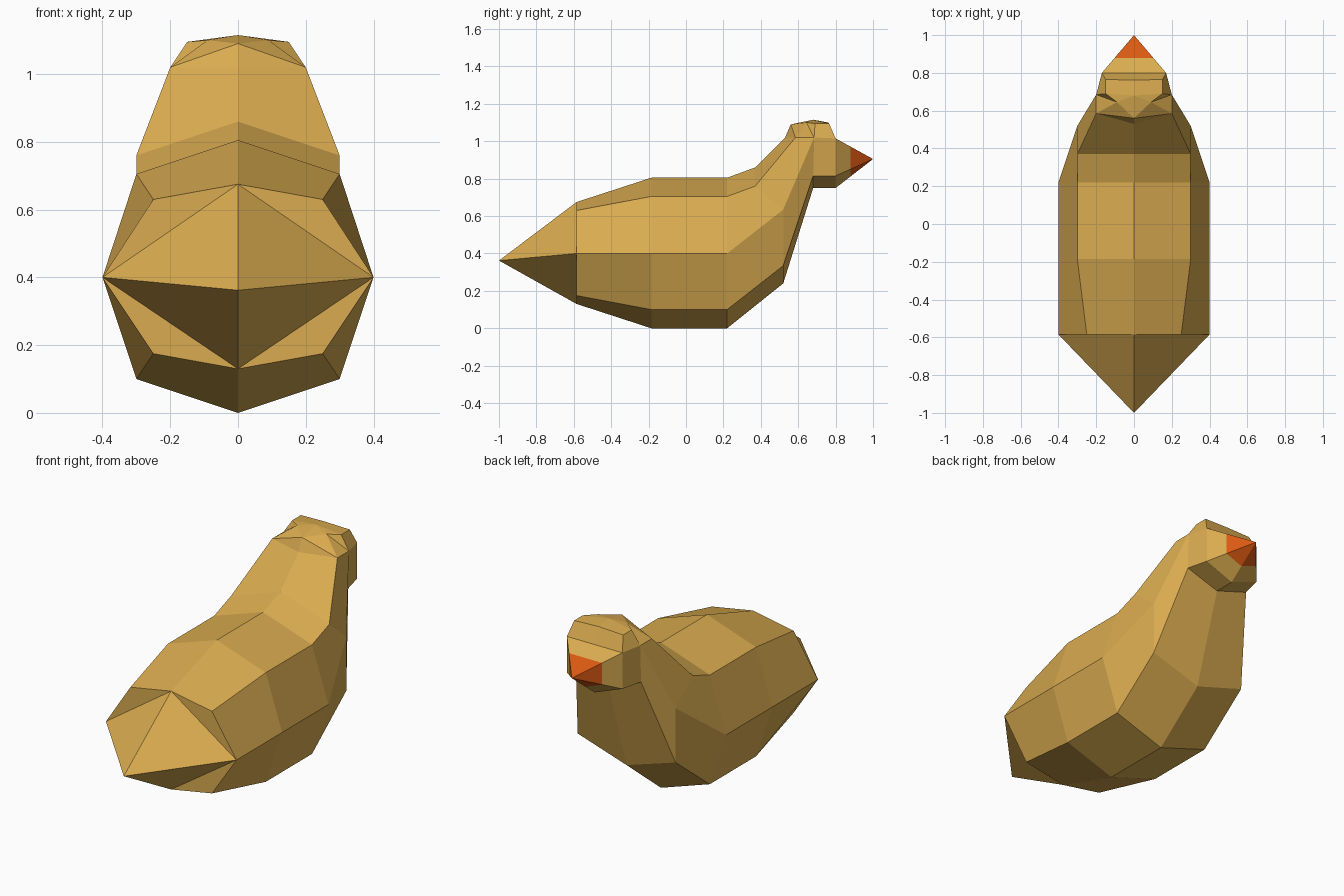
import bpy, bmesh
from mathutils import Vector

if "Cube" in bpy.data.objects:
    bpy.data.objects.remove(bpy.data.objects["Cube"])


def material(name, rgb):
    m = bpy.data.materials.new(name)
    m.diffuse_color = (*rgb, 1)
    m.use_nodes = True
    m.node_tree.nodes["Principled BSDF"].inputs["Base Color"].default_value = m.diffuse_color
    return m


FEATHER = material("golden feathers", (0.70, 0.41, 0.08))
BEAK = material("orange beak", (0.70, 0.10, 0.006))


def finish(name, faces, mat):
    """Build the +x half from point tuples, mirror it, weld and fix normals."""
    bm = bmesh.new()
    for face in faces:
        bm.faces.new([bm.verts.new(p) for p in face])
    bmesh.ops.remove_doubles(bm, verts=bm.verts, dist=0.0005)
    bmesh.ops.mirror(bm, geom=bm.verts[:] + bm.edges[:] + bm.faces[:],
                     axis='X', merge_dist=0.0005)
    bmesh.ops.remove_doubles(bm, verts=bm.verts, dist=0.0005)
    bmesh.ops.recalc_face_normals(bm, faces=bm.faces)
    me = bpy.data.meshes.new(name)
    bm.to_mesh(me)
    bm.free()
    me.materials.append(mat)
    ob = bpy.data.objects.new(name, me)
    bpy.context.collection.objects.link(ob)
    return ob


def loft(a, b):
    """Quads between two half rings of equal length."""
    return [(a[i], a[i + 1], b[i + 1], b[i]) for i in range(len(a) - 1)]


def body_ring(y, w, top, shoulder, low, bottom):
    return [(0, y, top), (w, y, shoulder), (0.4, y, 0.4), (w, y, low), (0, y, bottom)]


# Half cross-sections, top to bottom, from rump to throat
rump = body_ring(-0.585, 0.25, 0.675, 0.63, 0.175, 0.13)
back = body_ring(-0.185, 0.30, 0.805, 0.705, 0.10, 0.0)
front = body_ring(0.22, 0.30, 0.805, 0.705, 0.10, 0.0)
chest = [(0, .37, .86), (.3, .37, .76), (.3, .52, .635), (.3, .52, .335), (0, .52, .24)]
neck = [(0, .53, 1.02), (.2, .585, 1.02), (.2, .685, 1.02), (.2, .68, .815), (0, .68, .75)]
face = [(0, .80, 1.015), (.17, .80, 1.015), (.17, .80, .815), (0, .80, .75)]

faces = []
rings = [rump, back, front, chest, neck]
for a, b in zip(rings, rings[1:]):
    faces += loft(a, b)

# Tail: a four sided spike on the flat rump
tip = (0, -1.0, 0.362)
faces += [(rump[0], rump[1], rump[2]), (rump[2], rump[3], rump[4]),
          (rump[0], rump[2], tip), (rump[2], rump[4], tip)]

# Cheeks and chin
faces += loft(neck[2:], face[1:])

# Crown with a hollow on each side
nape, peak, brow = (0, .56, 1.09), (0, .68, 1.115), (0, .762, 1.10)
hollow, temple, brow_side = (.09, .645, 1.10), (.15, .69, 1.095), (.15, .765, 1.095)
faces += [(neck[0], neck[1], nape), (nape, neck[1], hollow),
          (neck[1], neck[2], hollow), (neck[2], temple, hollow),
          (nape, hollow, peak), (hollow, temple, peak),
          (peak, temple, brow_side, brow),
          (neck[2], face[1], brow_side, temple),
          (brow, brow_side, face[1], face[0])]

# Muzzle tapers to the beak
beak_tip = Vector((0, 1.0, 0.905))
beak_ring = [tuple(Vector(p).lerp(beak_tip, 0.4)) for p in face]
faces += loft(face, beak_ring)
finish("duck_body", faces, FEATHER)

# Beak
finish("beak", [(beak_ring[i], beak_ring[i + 1], tuple(beak_tip)) for i in range(3)], BEAK)
